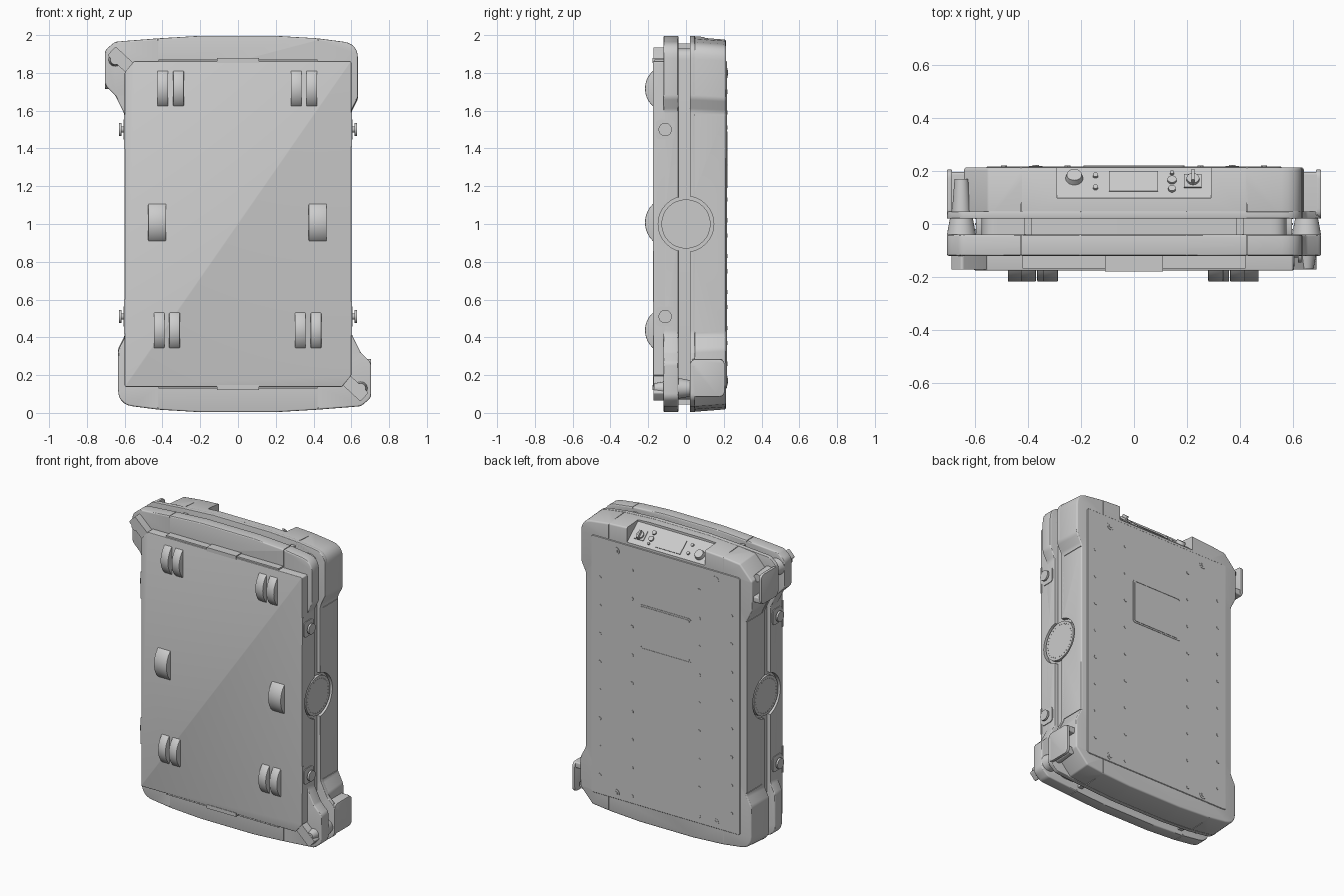
import bpy, bmesh, math
from mathutils import Vector, Matrix

if "Cube" in bpy.data.objects:
    bpy.data.objects.remove(bpy.data.objects["Cube"])

grey = bpy.data.materials.new("light_grey")
grey.diffuse_color = (0.6, 0.6, 0.6, 1)
grey.use_nodes = True
grey.node_tree.nodes["Principled BSDF"].inputs["Base Color"].default_value = grey.diffuse_color


def finish(bm, name):
    bmesh.ops.recalc_face_normals(bm, faces=bm.faces)
    me = bpy.data.meshes.new(name)
    bm.to_mesh(me)
    bm.free()
    me.materials.append(grey)
    ob = bpy.data.objects.new(name, me)
    bpy.context.collection.objects.link(ob)
    return ob


def fillet(pts, seg=6):
    """Round each (a, b, radius) corner of a closed outline."""
    out = []
    for i, (a, b, r) in enumerate(pts):
        p = Vector((a, b))
        if r == 0:
            out.append(p)
            continue
        u = (Vector(pts[i - 1][:2]) - p)
        v = (Vector(pts[(i + 1) % len(pts)][:2]) - p)
        half = u.angle(v) / 2
        d = min(r / math.tan(half), u.length * 0.49, v.length * 0.49)
        s, e = p + u.normalized() * d, p + v.normalized() * d
        for k in range(seg + 1):
            t = k / seg
            out.append(s * (1 - t) ** 2 + p * 2 * t * (1 - t) + e * t * t)
    return out


def prism(name, outline, lo, hi, axis="y", taper=1.0):
    """Extrude an (x, z) outline along y, or a (y, z) outline along x."""
    bm = bmesh.new()
    rings = []
    for d, k in ((lo, 1.0), (hi, taper)):
        rings.append([bm.verts.new((a, d, 1 + (b - 1) * k) if axis == "y" else (d, a, b))
                      for a, b in outline])
    n = len(outline)
    bm.faces.new(rings[0])
    bm.faces.new(rings[1])
    for i in range(n):
        j = (i + 1) % n
        bm.faces.new((rings[0][i], rings[0][j], rings[1][j], rings[1][i]))
    return finish(bm, name)


def rect(a0, a1, b0, b1, r=0.0):
    return fillet([(a0, b0, r), (a1, b0, r), (a1, b1, r), (a0, b1, r)])


def cyl(name, p, q, r0, r1=None, n=32):
    p, q = Vector(p), Vector(q)
    bm = bmesh.new()
    m = Matrix.Translation((p + q) / 2) @ (q - p).to_track_quat("Z", "Y").to_matrix().to_4x4()
    bmesh.ops.create_cone(bm, cap_ends=True, segments=n, radius1=r0,
                          radius2=r0 if r1 is None else r1, depth=(q - p).length, matrix=m)
    return finish(bm, name)


def apply(ob, kind, **opts):
    m = ob.modifiers.new(kind, kind)
    for k, v in opts.items():
        setattr(m, k, v)
    bpy.context.view_layer.objects.active = ob
    bpy.ops.object.modifier_apply(modifier=m.name)


def bevel(ob, w, seg=3):
    apply(ob, "BEVEL", width=w, segments=seg, limit_method="ANGLE", angle_limit=math.radians(50))


def cut(ob, cutter):
    apply(ob, "BOOLEAN", operation="DIFFERENCE", object=cutter, solver="EXACT")
    bpy.data.objects.remove(cutter)


def half_turn(half):
    return half + [(-x, 2 - z, r) for x, z, r in half]


# Outlines of the top half, right to left; the other half is its half turn
right = [(0.6, 1.60, 0.06), (0.635, 1.67, 0.06), (0.635, 1.955, 0.09), (0.42, 1.983, 0.2)]
arch = [(0.2, 1.996, 0.2), (-0.2, 1.996, 0.2), (-0.42, 1.983, 0.2)]
ear = [(-0.65, 1.965, 0.05), (-0.705, 1.92, 0.05), (-0.705, 1.735, 0.04),
       (-0.65, 1.68, 0.05), (-0.6, 1.58, 0.08)]
cutoff = [(-0.55, 1.968, 0.02), (-0.64, 1.87, 0.02), (-0.64, 1.67, 0.06), (-0.6, 1.59, 0.06)]
ear_shape = fillet(half_turn(right + arch + ear))
body_shape = fillet(half_turn(right + arch + cutoff))
under_shape = fillet(half_turn([(0.6, 1.862, 0.01), (-0.55, 1.862, 0), (-0.6, 1.80, 0)]))

# Main shells
core = prism("core", rect(-0.575, 0.575, 0.07, 1.93, 0.06), -0.11, 0.09)
bumper = prism("bumper", ear_shape, -0.12, -0.04)
under = prism("underside_body", under_shape, -0.175, -0.04)
shelf = prism("ear_shelf", ear_shape, 0.02, 0.048)
upper = prism("upper_body", body_shape, 0.02, 0.213, taper=0.985)
for ob, w in ((bumper, 0.008), (under, 0.004), (shelf, 0.004), (upper, 0.01)):
    bevel(ob, w)

# Round recesses for the side discs
for s in (1, -1):
    for ob in (bumper, under, shelf, upper):
        cut(ob, cyl("recess_cutter", (0.574 * s, 0, 1.0), (0.75 * s, 0, 1.0), 0.147, n=48))
    cyl("side_disc", (0.5 * s, 0, 1.0), (0.596 * s, 0, 1.0), 0.13, n=48)
    for k in range(32):
        a = k * math.tau / 32
        y, z = 0.112 * math.cos(a), 1 + 0.112 * math.sin(a)
        cyl("disc_dot", (0.59 * s, y, z), (0.598 * s, y, z), 0.004, n=6)

# Sloping notch for the control panel
cut(upper, prism("notch_cutter", [(0.097, 1.975), (0.22, 1.872), (0.3, 1.872), (0.3, 2.1),
                                  (0.097, 2.1)], -0.29, 0.29, axis="x"))

# Seam grooves across both ends and the flared sides
for s in (1, -1):
    for e in (1, -1):
        z0, z1 = sorted((1 + 0.865 * e, 1 + 1.05 * e))
        for ob, y0, y1 in ((bumper, -0.2, -0.117), (upper, 0.21, 0.3)):
            cut(ob, prism("seam_cutter", rect(0.425 * s - 0.002, 0.425 * s + 0.002, z0, z1), y0, y1))
        z0, z1 = sorted((1 + 0.972 * e, 1 + 1.05 * e))
        for ob, y0, y1 in ((bumper, -0.2, 0), (upper, 0.0, 0.3)):
            cut(ob, prism("seam_cutter", rect(0.425 * s - 0.002, 0.425 * s + 0.002, z0, z1), y0, y1))
        x0, x1 = sorted((0.596 * s, 0.7 * s))
        cut(upper, prism("band_cutter", rect(x0, x1, 1 + 0.575 * e, 1 + 0.579 * e), 0, 0.3))

# Back cover with hatch and screws
bevel(prism("back_cover", rect(-0.555, 0.555, 0.13, 1.862, 0.02), 0.20, 0.217), 0.003, 1)
frame = prism("hatch_frame", rect(-0.19, 0.19, 1.19, 1.49, 0.02), 0.21, 0.2195)
cut(frame, prism("hatch_cutter", rect(-0.182, 0.182, 1.198, 1.482, 0.015), 0.2, 0.3))
prism("hatch", rect(-0.178, 0.178, 1.202, 1.478, 0.014), 0.21, 0.2195)
for s in (1, -1):
    for x, z0, n in ((0.49, 0.26, 8), (0.25, 0.18, 9)):
        for k in range(n):
            z = z0 + 0.19 * k
            cyl("cover_screw", (x * s, 0.21, z), (x * s, 0.2195, z), 0.011, n=12)
    for z in (0.17, 1.80):
        cyl("corner_screw_washer", (0.37 * s, 0.21, z), (0.37 * s, 0.219, z), 0.026, n=24)
        cyl("corner_screw", (0.37 * s, 0.21, z), (0.37 * s, 0.2215, z), 0.014, n=6)


# Controls on the sloping panel
slope = Vector((0, 0.123, -0.103))
normal = Vector((0, 0.103, 0.123)).normalized()


def on_panel(x, y, h):
    return Vector((x, 0.097, 1.975)) + slope * ((y - 0.097) / 0.123) + normal * h


def button(name, x, y, r, h, r1=None):
    cyl(name, on_panel(x, y, -0.005), on_panel(x, y, h), r, r1, 24)


def panel_plate(name, x0, x1, y0, y1, h):
    bm = bmesh.new()
    lo, hi = ([bm.verts.new(on_panel(x, y, d)) for x, y in
               ((x0, y0), (x1, y0), (x1, y1), (x0, y1))] for d in (-0.004, h))
    bm.faces.new(lo)
    bm.faces.new(hi)
    for i in range(4):
        j = (i + 1) % 4
        bm.faces.new((lo[i], lo[j], hi[j], hi[i]))
    finish(bm, name)


panel_plate("screen", -0.095, 0.09, 0.122, 0.197, 0.005)
panel_plate("switch_plate", 0.188, 0.255, 0.135, 0.185, 0.006)
button("stop_button_stem", -0.225, 0.172, 0.02, 0.018)
button("stop_button", -0.225, 0.172, 0.034, 0.022, 0.028)
button("rotary_switch", 0.222, 0.162, 0.024, 0.018)
panel_plate("switch_handle", 0.216, 0.228, 0.145, 0.185, 0.035)
for x, y, r in ((-0.145, 0.18, 0.01), (-0.145, 0.135, 0.01), (0.143, 0.19, 0.008),
                (0.143, 0.163, 0.017), (0.143, 0.13, 0.014)):
    button("small_button", x, y, r, 0.01)

# Wheels: twin castors at the ends, single drive wheels in the middle
wheels = [(x, 1.717, 0.057) for x in (-0.398, -0.315, 0.308, 0.39)]
wheels += [(x, 0.437, 0.057) for x in (-0.417, -0.336, 0.33, 0.413)]
wheels += [(-0.428, 1.008, 0.095), (0.422, 1.008, 0.095)]
for x, z, w in wheels:
    r = 0.135 if w > 0.06 else 0.125
    bevel(cyl("wheel", (x - w / 2, r - 0.217, z), (x + w / 2, r - 0.217, z), r, n=64), 0.004, 2)

# Parts at both sides or ends
for s in (1, -1):
    # side pads with docking knobs
    for z in (0.51, 1.50):
        x0, x1 = sorted((0.585 * s, 0.605 * s))
        prism("knob_pad", rect(-0.16, -0.06, z - 0.052, z + 0.052, 0.025), x0, x1, axis="x")
        cyl("knob_stem", (0.59 * s, -0.11, z), (0.622 * s, -0.11, z), 0.016)
        cyl("knob_head", (0.617 * s, -0.11, z), (0.63 * s, -0.11, z), 0.035)
        x0, x1 = sorted((0.588 * s, 0.603 * s))
        z0 = z - 0.1 if s * (z - 1) < 0 else z - 0.09
        prism("side_strip", rect(-0.174, -0.163, z0, z0 + 0.18), x0, x1, axis="x")

    def zz(a, b):
        return sorted((1 + (a - 1) * s, 1 + (b - 1) * s))

    # end lip and grip
    prism("end_lip", rect(-0.42, 0.42, *zz(1.85, 1.872)), -0.168, -0.11)
    prism("end_grip", rect(-0.11, 0.11, *zz(1.853, 1.878)), -0.178, -0.11)
    # gap supports
    for x in (-0.4, 0.4):
        prism("gap_post", rect(x - 0.015, x + 0.015, *zz(1.9, 1.955)), -0.05, 0.03)

    # corner scanner on the ear
    cx, cz = -0.65 * s, 1 + 0.87 * s
    cyl("scanner_cone", (cx, -0.042, cz), (cx, 0.022, cz), 0.055, 0.043)
    cyl("scanner_foot", (cx, -0.17, cz), (cx, -0.115, cz), 0.026, 0.036)
    cyl("scanner_lens", (cx, 0.04, cz), (cx, 0.17, cz), 0.036, 0.026)
    bracket = prism("corner_bracket", rect(-0.068, 0.068, 0.968, 1.032, 0.012), -0.172, -0.115)
    turn = Matrix.Translation((-0.62 * s, 0, 1 + 0.87 * s)) @ Matrix.Rotation(math.radians(43), 4, "Y")
    bracket.data.transform(turn @ Matrix.Translation((0, 0, -1)))
    x0, x1 = sorted((-0.705 * s, -0.685 * s))
    bevel(prism("ear_guard", rect(0.022, 0.205, *zz(1.715, 1.915), 0.035), x0, x1, axis="x"), 0.004, 2)
    x0, x1 = sorted((-0.69 * s, -0.62 * s))
    prism("guard_arm", rect(0.03, 0.195, *zz(1.715, 1.755), 0.01), x0, x1, axis="x")

# Smooth shading with sharp edges kept
bpy.ops.object.select_all(action="DESELECT")
for ob in bpy.context.scene.objects:
    ob.select_set(True)
bpy.context.view_layer.objects.active = upper
bpy.ops.object.shade_smooth_by_angle(angle=math.radians(30))
